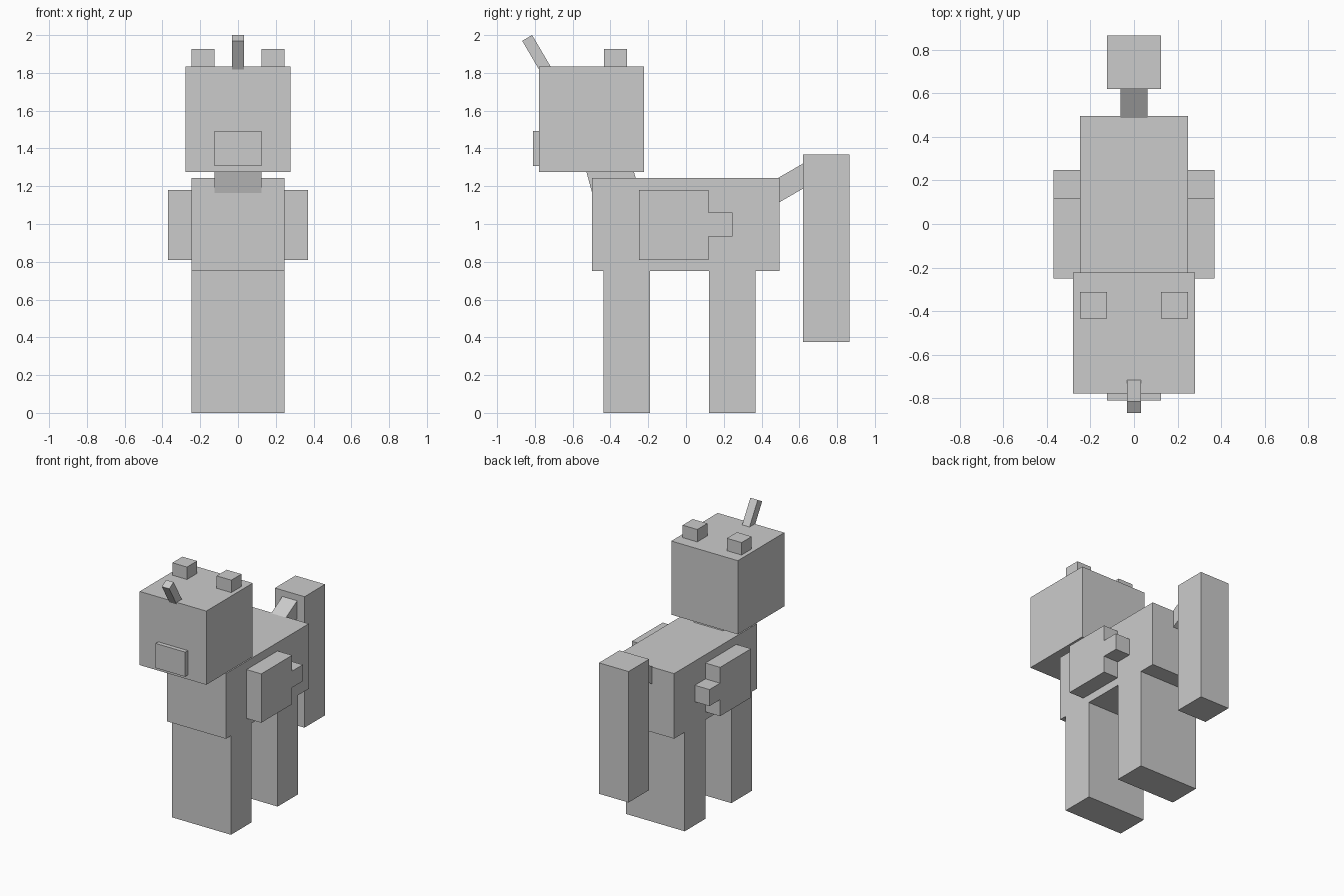
import bpy
import bmesh
import math
from mathutils import Matrix, Vector

cube = bpy.data.objects.get("Cube")
if cube:
    bpy.data.objects.remove(cube, do_unlink=True)

# Single flat grey for the whole animal
grey = bpy.data.materials.new("plain grey")
grey.use_nodes = True
grey.diffuse_color = (0.6, 0.6, 0.6, 1)
grey.node_tree.nodes["Principled BSDF"].inputs["Base Color"].default_value = (0.6, 0.6, 0.6, 1)


def add_mesh(name, bm):
    bmesh.ops.recalc_face_normals(bm, faces=bm.faces)
    mesh = bpy.data.meshes.new(name)
    bm.to_mesh(mesh)
    bm.free()
    mesh.materials.append(grey)
    obj = bpy.data.objects.new(name, mesh)
    bpy.context.collection.objects.link(obj)
    return obj


def box(name, x, y, z, tilt=0):
    """Box from (min, max) ranges, tilted about its centre in the side plane."""
    ranges = (x, y, z)
    centre = Vector([(a + b) / 2 for a, b in ranges])
    size = [b - a for a, b in ranges]
    bm = bmesh.new()
    bmesh.ops.create_cube(bm, size=1, matrix=Matrix.Diagonal((*size, 1)))
    obj = add_mesh(name, bm)
    obj.location = centre
    obj.rotation_euler.x = math.radians(tilt)
    return obj


def rod(name, half_x, thick, start, end):
    """Square-ended bar between two (y, z) points on the centre line."""
    (y0, z0), (y1, z1) = start, end
    length = math.hypot(y1 - y0, z1 - z0)
    cy, cz = (y0 + y1) / 2, (z0 + z1) / 2
    return box(name, (-half_x, half_x), (cy - thick / 2, cy + thick / 2),
               (cz - length / 2, cz + length / 2),
               math.degrees(math.atan2(y0 - y1, z1 - z0)))


W = 0.247   # half width of the torso
N = 0.124   # half width of the narrow parts

# Torso and legs
box("torso", (-W, W), (-0.497, 0.495), (0.75, 1.243))
box("front_leg", (-W, W), (-0.437, -0.19), (0, 0.75))
box("rear_leg", (-W, W), (0.122, 0.368), (0, 0.75))

# Head
rod("neck", N, 0.243, (-0.34, 1.05), (-0.427, 1.37))
box("head", (-0.279, 0.279), (-0.778, -0.222), (1.275, 1.833))
box("muzzle", (-N, N), (-0.81, -0.776), (1.307, 1.493))
rod("horn", 0.031, 0.061, (-0.717, 1.774), (-0.841, 1.985))

# Tail
rod("tail_base", 0.062, 0.115, (0.40, 1.127), (0.66, 1.277))
box("tail", (-N, N), (0.619, 0.865), (0.375, 1.367))

# Ears and stepped wings on both sides
wing_profile = [(-0.25, 0.81), (0.12, 0.81), (0.12, 0.935), (0.247, 0.935),
                (0.247, 1.06), (0.12, 1.06), (0.12, 1.18), (-0.25, 1.18)]
for side, s in (("left", 1), ("right", -1)):
    box(side + "_ear", sorted((s * N, s * W)), (-0.433, -0.312), (1.83, 1.927))
    bm = bmesh.new()
    face = bm.faces.new([bm.verts.new((s * W, y, z)) for y, z in wing_profile])
    out = bmesh.ops.extrude_face_region(bm, geom=[face], use_keep_orig=True)
    bmesh.ops.translate(bm, vec=(s * 0.123, 0, 0),
                        verts=[v for v in out["geom"] if isinstance(v, bmesh.types.BMVert)])
    add_mesh(side + "_wing", bm)
